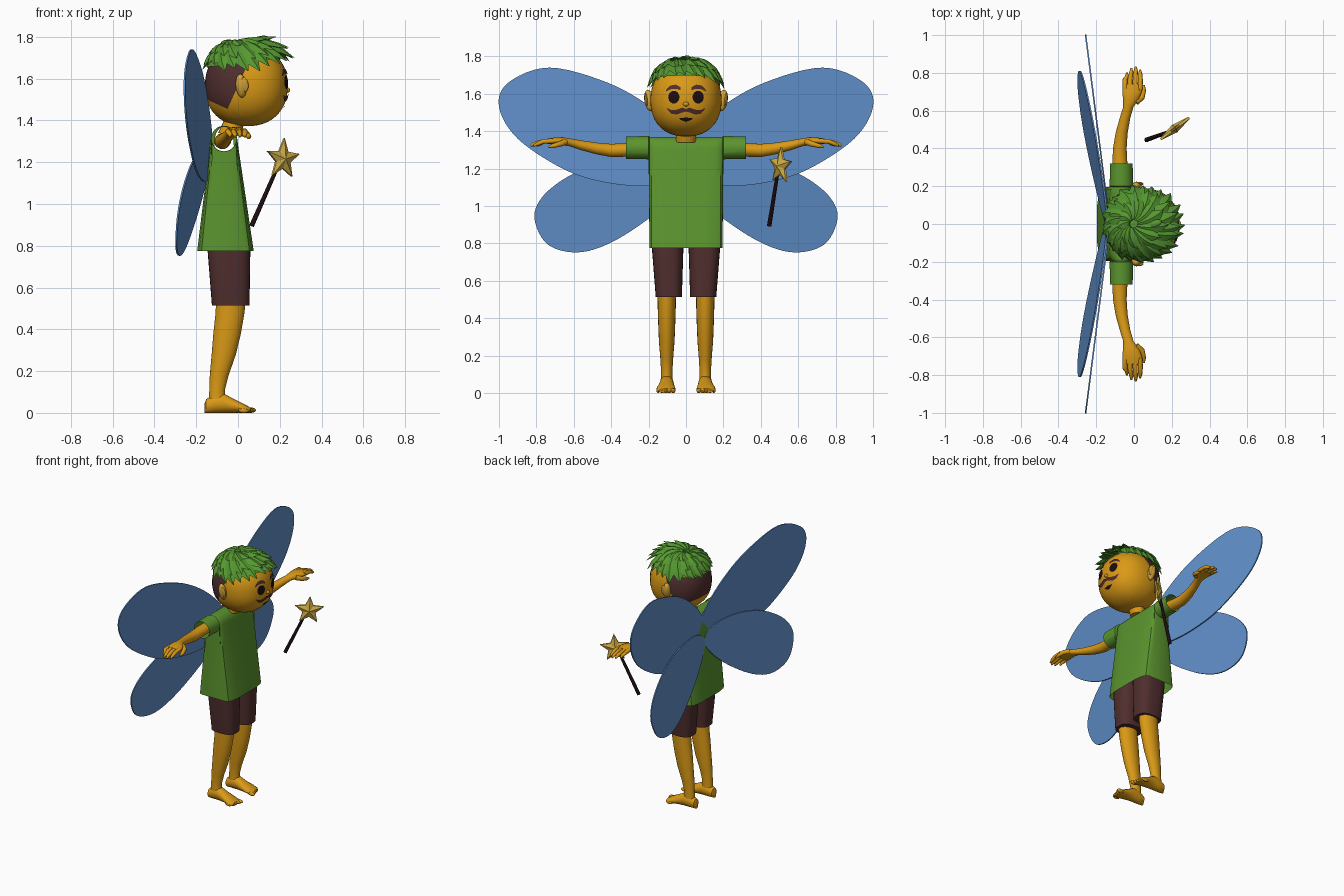
import bpy, bmesh, random
from math import sin, cos, pi, radians, copysign
from mathutils import Vector, Matrix

random.seed(4)
if "Cube" in bpy.data.objects:
    bpy.data.objects.remove(bpy.data.objects["Cube"])


def material(name, r, g, b):
    m = bpy.data.materials.new(name)
    m.use_nodes = True
    m.diffuse_color = (r, g, b, 1)
    m.node_tree.nodes["Principled BSDF"].inputs["Base Color"].default_value = (r, g, b, 1)
    return m


SKIN = material("skin", .70, .32, .008)
EAR = material("pale_skin", .66, .37, .04)
SHIRT = material("shirt_green", .105, .30, .028)
HAIR = material("hair_green", .09, .31, .03)
BROWN = material("dark_brown", .08, .027, .027)
BLACK = material("near_black", .012, .004, .005)
BLUE = material("wing_blue", .12, .28, .60)
GOLD = material("gold", .66, .44, .065)
SIDES = (("left", 1), ("right", -1))


def finish(name, bm, *mats, angle=40):
    bmesh.ops.recalc_face_normals(bm, faces=bm.faces)
    me = bpy.data.meshes.new(name)
    bm.to_mesh(me)
    bm.free()
    for m in mats:
        me.materials.append(m)
    ob = bpy.data.objects.new(name, me)
    bpy.context.collection.objects.link(ob)
    bpy.ops.object.select_all(action='DESELECT')
    ob.select_set(True)
    bpy.context.view_layer.objects.active = ob
    bpy.ops.object.shade_smooth_by_angle(angle=radians(angle))
    return ob


def loft(bm, rings, caps=True, closed=True):
    rows = [[bm.verts.new(p) for p in r] for r in rings]
    n = len(rows[0])
    for a, b in zip(rows, rows[1:]):
        for i in range(n if closed else n - 1):
            j = (i + 1) % n
            bm.faces.new((a[i], a[j], b[j], b[i]))
    if caps:
        bm.faces.new(rows[0])
        bm.faces.new(rows[-1])
    return rows


def ring(axis, pos, c1, c2, r1, r2, p=2.0, n=20):
    """Superellipse across one axis; the other two axes keep their order."""
    pts = []
    for i in range(n):
        c, s = cos(2 * pi * i / n), sin(2 * pi * i / n)
        v = [c1 + r1 * copysign(abs(c) ** (2 / p), c), c2 + r2 * copysign(abs(s) ** (2 / p), s)]
        v.insert("xyz".index(axis), pos)
        pts.append(v)
    return pts


def ball(bm, loc, size, rot=(0, 0, 0)):
    m = Matrix.Translation(loc)
    for a, ax in zip(rot, "XYZ"):
        m = m @ Matrix.Rotation(a, 4, ax)
    bmesh.ops.create_uvsphere(bm, u_segments=16, v_segments=10, radius=1,
                              matrix=m @ Matrix.Diagonal((*size, 1)))


def rod(bm, pts, radii, n=10):
    rings = []
    for i, p in enumerate(pts):
        d = Vector(pts[min(i + 1, len(pts) - 1)]) - Vector(pts[max(i - 1, 0)])
        q = d.to_track_quat('Z', 'Y')
        rings.append([Vector(p) + q @ Vector((cos(2 * pi * k / n), sin(2 * pi * k / n), 0)) * radii[i]
                      for k in range(n)])
    loft(bm, rings)


def smooth_loop(pts, steps=6):
    out, n = [], len(pts)
    for i in range(n):
        a, b, c, d = (Vector(pts[(i + k) % n]) for k in (-1, 0, 1, 2))
        for s in range(steps):
            t = s / steps
            out.append(.5 * (2 * b + (c - a) * t + (2 * a - 5 * b + 4 * c - d) * t * t
                             + (3 * b - a - 3 * c + d) * t ** 3))
    return out


# Head: a slightly squared ball, dark cropped hair at the back
HC, HR, HP = Vector((.04, 0, 1.565)), Vector((.198, .19, .193)), 2.25


def head_point(d, k=1.0):
    s = k / sum(abs(c) ** HP for c in d) ** (1 / HP)
    return HC + Vector(c * r * s for c, r in zip(d, HR))


def face_point(y, z, off=.004):
    u = 1 - abs(y / HR.y) ** HP - abs((z - HC.z) / HR.z) ** HP
    return Vector((HC.x + HR.x * max(u, 0) ** (1 / HP) + off, y, z))


def head_ball():
    bm = bmesh.new()
    bmesh.ops.create_uvsphere(bm, u_segments=40, v_segments=28, radius=1)
    for v in bm.verts:
        v.co = head_point(v.co)
    return bm


bm = head_ball()
cuts = [(Vector((-.05, 0, 1.455)), Vector((-1, 0, .45))), (Vector((-.05, 0, 1.455)), Vector((.45, 0, 1)))]
for co, no in cuts:
    bmesh.ops.bisect_plane(bm, geom=bm.verts[:] + bm.edges[:] + bm.faces[:], plane_co=co, plane_no=no)
for f in bm.faces:
    f.material_index = int(all((f.calc_center_median() - co).dot(no) > 0 for co, no in cuts))
finish("head", bm, SKIN, BROWN)

bm = bmesh.new()
loft(bm, [ring("z", z, x, 0, r, r) for z, x, r in ((1.34, -.04, .055), (1.39, -.02, .052), (1.45, 0, .05))])
finish("neck", bm, SKIN)
bm = bmesh.new()
ball(bm, face_point(0, 1.545, 0), (.012, .016, .012))
finish("nose", bm, SKIN)


# Painted face features that hug the head
def patch(name, y, z, ry, rz, mat):
    bm = bmesh.new()
    loft(bm, [[face_point(y + ry * k * cos(pi * i / 10), z + rz * k * sin(pi * i / 10))
               for i in range(20)] for k in (1, .6, .2)], caps=False)
    bmesh.ops.holes_fill(bm, edges=[e for e in bm.edges if e.is_boundary and
                                    (e.verts[0].co.yz - Vector((y, z))).length < .4 * rz])
    finish(name, bm, mat)


def stripe(name, pts, mat):
    bm = bmesh.new()
    loft(bm, [[face_point(y, z + w * k, .006) for k in (-1, 0, 1)] for y, z, w in pts],
         caps=False, closed=False)
    finish(name, bm, mat)


for side, s in SIDES:
    patch(side + "_eye", s * .065, 1.582, .03, .034, BLACK)
    stripe(side + "_eyebrow", [(s * y, z, w) for y, z, w in
           ((.03, 1.628, .008), (.055, 1.638, .011), (.085, 1.634, .01), (.108, 1.615, .004))], BROWN)
    stripe(side + "_moustache", [(s * y, z, w) for y, z, w in
           ((0, 1.512, .007), (.02, 1.513, .013), (.05, 1.502, .013), (.08, 1.504, .01), (.102, 1.522, .002))], BROWN)
    bm = bmesh.new()
    ball(bm, (.015, s * .197, 1.565), (.026, .026, .058), (s * -.15, -.1, 0))
    ball(bm, (.03, s * .213, 1.57), (.02, .008, .036), (s * -.15, -.1, 0))
    finish(side + "_ear", bm, EAR)
stripe("mouth", [(y, 1.462 + 4 * y * y, .012 - abs(y) * .28) for y in (-.038, -.02, 0, .02, .038)], BLACK)

# Hair: a cap with layers of tapering locks swept from the crown
bm = head_ball()
bmesh.ops.bisect_plane(bm, geom=bm.verts[:] + bm.edges[:] + bm.faces[:], clear_inner=True,
                       plane_co=(.04, 0, 1.672), plane_no=(-.12, 0, 1))
for v in bm.verts:
    v.co = HC + (v.co - HC) * 1.05
finish("hair_cap", bm, HAIR)

bm = bmesh.new()
for count, end, lift, width in ((24, 72, 1.07, .042), (18, 56, 1.11, .04), (11, 38, 1.13, .035)):
    for i in range(count):
        phi = 2 * pi * (i + random.uniform(-.2, .2)) / count
        front = max(cos(phi), 0)
        stop = end * random.uniform(.93, 1.05) - 9 * front - 5 * max(-cos(phi), 0)
        flick = .06 + .18 * front ** 3
        path = []
        for t in (0, .2, .4, .6, .8, 1):
            th, ph = radians(6 + (stop - 6) * t), phi + .45 * (t - 1)
            d = Vector((sin(th) * cos(ph) - .2 * (1 - t), sin(th) * sin(ph), cos(th)))
            path.append(head_point(d, lift + flick * t ** 3))
        rings = []
        for j, w in enumerate((.3, .65, .9, 1, .7, .04)):
            p = path[j]
            out = (p - HC).normalized()
            side = (path[min(j + 1, 5)] - path[max(j - 1, 0)]).cross(out).normalized()
            rings.append([p + side * width * w, p + out * .016 * w, p - side * width * w, p - out * .016 * w])
        loft(bm, rings)
ball(bm, (.11, 0, 1.79), (.04, .02, .014), (0, -.2, .4))
finish("hair_locks", bm, HAIR, angle=30)

# Shirt: hollow, lofted sideways from sleeve to sleeve
U = [i / 16 for i in range(-16, 17)]


def sleeve(y, r):
    return [(-.067 + r * sin(pi * u), y, 1.312 + r * cos(pi * u)) for u in U]


def torso(y, k):
    pts = []
    for u in U:
        a = min(abs(u) / .4, 1)
        b = max(abs(u) - .4, 0) / .6
        half = .062 * sin(a * pi / 2) + .068 * b
        pts.append((-.067 + .007 * b + copysign(half, u) * k, y, 1.37 - .07 * (1 - cos(a * pi / 2)) - .525 * b))
    return pts


bm = bmesh.new()
half = [(y, k) for y, k in ((.195, .72), (.185, .88), (.16, .97), (.1, 1.04))]
rings = [sleeve(.32, .06), sleeve(.2, .062)] + [torso(y, k) for y, k in half]
rings += [[(x, -y, z) for x, y, z in r] for r in reversed(rings)]
rows = loft(bm, rings, caps=False, closed=False)
for k in (1, -2):
    armpit, hem = rows[k], rows[2 if k == 1 else -3]
    bm.faces.new((armpit[0], hem[0], hem[-1]))
bmesh.ops.remove_doubles(bm, verts=bm.verts, dist=.0005)
finish("shirt", bm, SHIRT, angle=35)

for side, s in SIDES:
    # Shorts and legs
    bm = bmesh.new()
    loft(bm, [ring("z", z, x, s * y, rx, ry, 2.8, 28) for z, x, y, rx, ry in
              ((.84, -.045, .095, .1, .088), (.77, -.043, .098, .102, .084), (.515, -.035, .092, .09, .07))])
    finish(side + "_shorts_leg", bm, BROWN)
    bm = bmesh.new()
    loft(bm, [ring("z", z, x, s * .103, rx, ry) for z, x, rx, ry in
              ((.56, -.033, .072, .05), (.48, -.038, .069, .049), (.38, -.052, .066, .046), (.28, -.068, .058, .042),
               (.18, -.09, .045, .034), (.11, -.1, .037, .03), (.04, -.1, .042, .034))])
    finish(side + "_leg", bm, SKIN)
    # Foot with five toes
    bm = bmesh.new()
    loft(bm, [ring("x", x, s * y, h, w, h) for x, y, h, w in
              ((-.16, .103, .022, .012), (-.152, .103, .033, .028), (-.11, .103, .045, .037), (-.07, .103, .047, .038),
               (-.03, .104, .036, .042), (.015, .107, .025, .05), (.045, .107, .017, .05), (.06, .105, .012, .04))])
    for i in range(5):
        ball(bm, (.06 - .008 * i, s * (.069 + .02 * i), .013), (.026, .013 - .001 * i, .013))
    finish(side + "_foot", bm, SKIN)
    # Arm, hand, fingers and thumb
    bm = bmesh.new()
    loft(bm, [ring("y", s * y, x, z, rx, rz) for y, x, z, rx, rz in
              ((.24, -.07, 1.305, .038, .036), (.32, -.075, 1.3, .04, .036), (.4, -.075, 1.297, .036, .035),
               (.48, -.066, 1.308, .032, .031), (.56, -.048, 1.325, .028, .026), (.62, -.03, 1.34, .027, .021),
               (.66, -.016, 1.347, .042, .021), (.7, -.01, 1.348, .052, .019), (.74, -.008, 1.346, .048, .014))])
    finish(side + "_arm", bm, SKIN)
    bm = bmesh.new()
    for i, reach in enumerate((.8, .825, .832, .815)):
        x = -.046 + .026 * i
        rod(bm, [(x, s * .71, 1.348), (x * 1.05, s * .765, 1.345), (x * .9 + .004, s * (reach - .02), 1.332),
                 (x * .9 + .004, s * reach, 1.322)], (.014, .013, .011, .005))
    rod(bm, [(.01, s * .645, 1.343), (.042, s * .67, 1.333), (.052, s * .71, 1.322), (.052, s * .735, 1.316)],
        (.017, .015, .012, .005))
    finish(side + "_fingers", bm, SKIN)

# Wings: thin flat blades set on slanted planes
UPPER = ((1, 1.53), (.95, 1.66), (.73, 1.74), (.42, 1.66), (.19, 1.53), (.02, 1.37), (-.04, 1.24),
         (.04, 1.14), (.22, 1.107), (.45, 1.13), (.66, 1.2), (.9, 1.36))
LOWER = ((.81, .93), (.74, .795), (.58, .752), (.4, .805), (.19, .94), (.04, 1.08), (0, 1.18),
         (.1, 1.245), (.3, 1.255), (.5, 1.215), (.66, 1.14), (.775, 1.04))
for wing, outline, a, b, c in (("upper", UPPER, -.128, -.128, 0), ("lower", LOWER, -.287, -.143, .122)):
    for side, s in SIDES:
        bm = bmesh.new()
        loft(bm, [[(a + b * y + c * z + t, s * y, z) for y, z in smooth_loop(outline)] for t in (-.004, .004)])
        finish(side + "_" + wing + "_wing", bm, BLUE)

# Wand with a puffed star
bm = bmesh.new()
rod(bm, [(.065, .445, .895), (.195, .492, 1.19)], (.012, .009), 12)
finish("wand_stick", bm, BLACK)
bm = bmesh.new()
centre, across, out = Vector((.215, .505, 1.215)), Vector((.8, .6, 0)), Vector((.6, -.8, 0))
rim = []
for i in range(10):
    a, r = radians(86 + 36 * i), (.045 if i % 2 else .1)
    p = centre + across * r * cos(a) + Vector((0, 0, r * sin(a)))
    rim.append([bm.verts.new(p + out * t) for t in (.006, -.006)])
tips = [bm.verts.new(centre + out * t) for t in (.024, -.024)]
for p, q in zip(rim, rim[1:] + rim[:1]):
    bm.faces.new((p[0], q[0], q[1], p[1]))
    for k in (0, 1):
        bm.faces.new((p[k], q[k], tips[k]))
finish("wand_star", bm, GOLD, angle=10)
